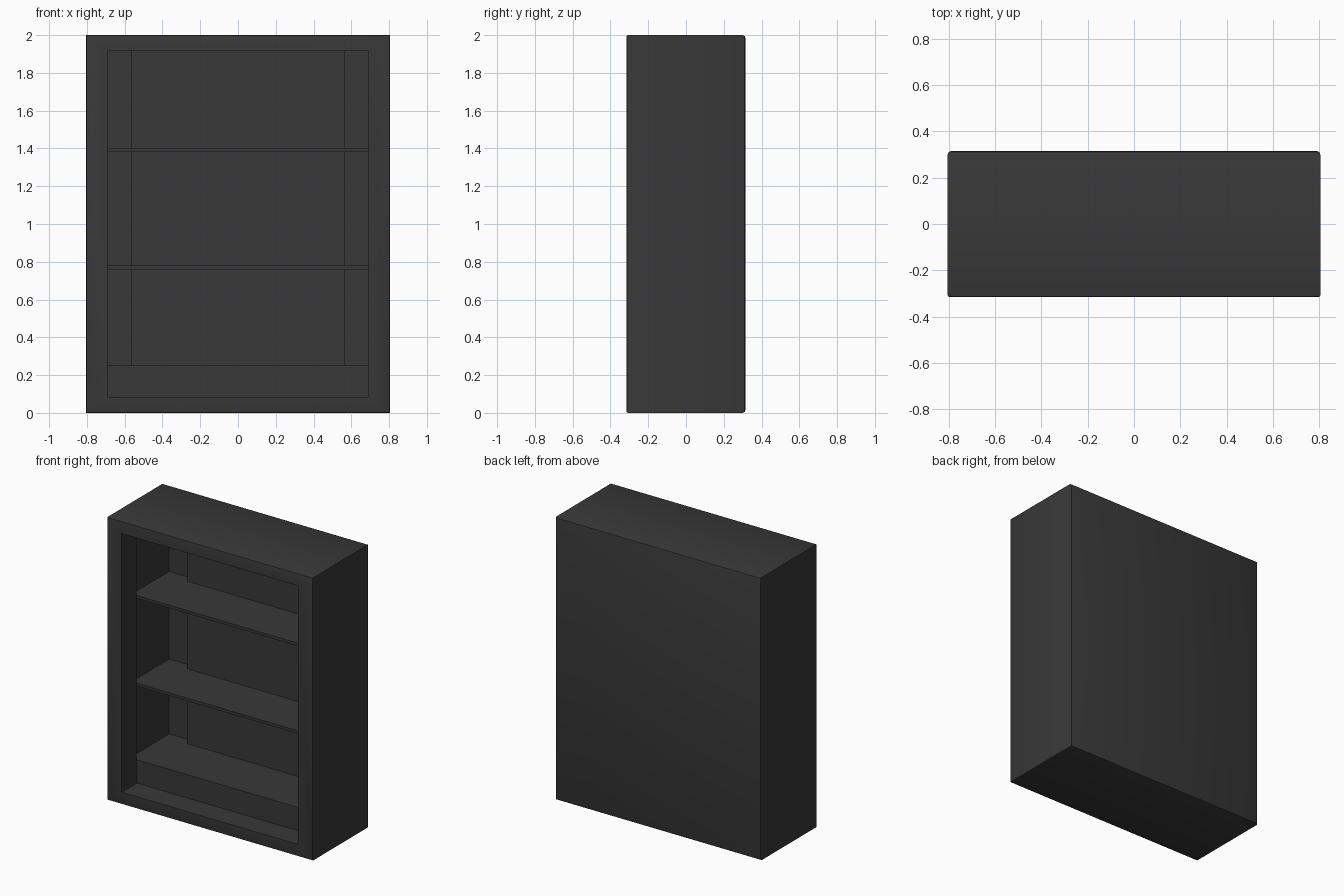
import bpy, bmesh

if "Cube" in bpy.data.objects:
    bpy.data.objects.remove(bpy.data.objects["Cube"])

dark = bpy.data.materials.new("dark_grey")
dark.diffuse_color = (0.04, 0.04, 0.04, 1)
dark.use_nodes = True
dark.node_tree.nodes["Principled BSDF"].inputs["Base Color"].default_value = dark.diffuse_color


def box(name, x, y, z):
    """Box from (min, max) pairs along each axis."""
    bm = bmesh.new()
    bmesh.ops.create_cube(bm, size=1)
    for v in bm.verts:
        v.co = [lim[int(c > 0)] for lim, c in zip((x, y, z), v.co)]
    mesh = bpy.data.meshes.new(name)
    bm.to_mesh(mesh)
    bm.free()
    mesh.materials.append(dark)
    ob = bpy.data.objects.new(name, mesh)
    bpy.context.collection.objects.link(ob)
    return ob


def apply_modifiers(ob):
    bpy.context.view_layer.update()
    graph = bpy.context.evaluated_depsgraph_get()
    ob.data = bpy.data.meshes.new_from_object(ob.evaluated_get(graph))
    ob.modifiers.clear()


# Outer cabinet, with small front edges and larger chamfers at the back
body = box("cabinet_body", (-.805, .805), (-.315, .315), (0, 2))
bm = bmesh.new()
bm.from_mesh(body.data)
back = [e for e in bm.edges if all(v.co.y > .3 for v in e.verts)]
bmesh.ops.bevel(bm, geom=back, offset=.015, segments=2, affect='EDGES', profile=.5)
front = [e for e in bm.edges if all(v.co.y < -.3 for v in e.verts)]
bmesh.ops.bevel(bm, geom=front, offset=.007, segments=2, affect='EDGES', profile=.5)
bm.to_mesh(body.data)
bm.free()

# Front opening, then the wider cavity behind the frame
cutters = [box("opening_cutter", (-.69, .69), (-.5, -.145), (.085, 1.915)),
           box("cavity_cutter", (-.745, .745), (-.147, .295), (.25, 1.95))]
for c in cutters:
    c.hide_render = True
    m = body.modifiers.new(c.name, 'BOOLEAN')
    m.operation = 'DIFFERENCE'
    m.solver = 'EXACT'
    m.object = c
    apply_modifiers(body)
    bpy.data.objects.remove(c)

# Raised panel on the inside of the back wall
box("back_panel", (-.565, .565), (.24, .3), (.245, 1.955))

# Shelves
for i, z in enumerate((.78, 1.4)):
    box(f"shelf_{i + 1}", (-.748, .748), (-.125, .298), (z - .02, z))

# Smooth the bevels only
bpy.ops.object.select_all(action='DESELECT')
body.select_set(True)
bpy.context.view_layer.objects.active = body
bpy.ops.object.shade_smooth_by_angle(angle=.6)
